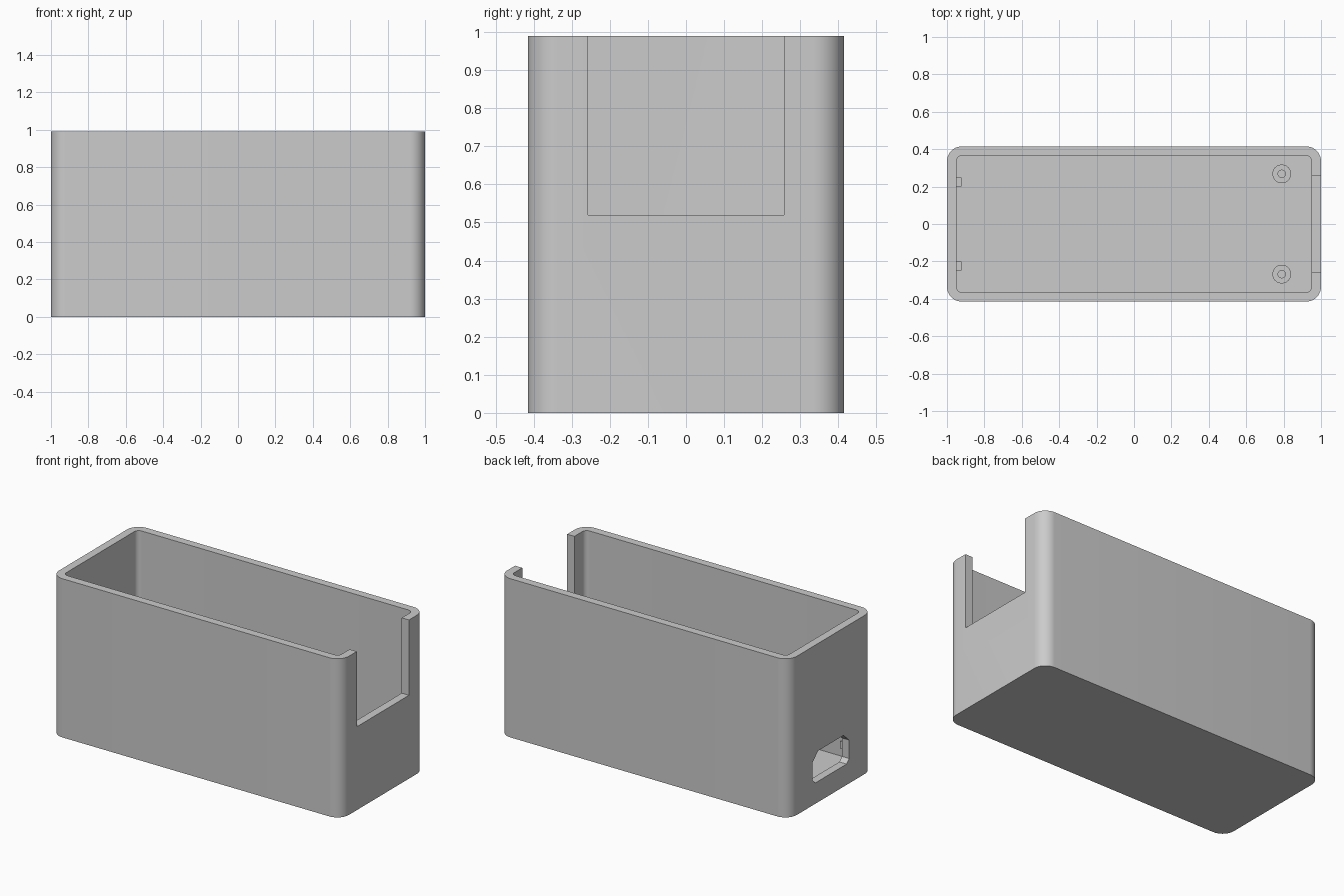
import bpy
import bmesh
from math import sin, cos, pi
from mathutils import Vector

cube = bpy.data.objects.get("Cube")
if cube:
    bpy.data.objects.remove(cube, do_unlink=True)

LENGTH, WIDTH, HEIGHT = 2.0, 0.83, 0.99
WALL, FLOOR = 0.05, 0.05

grey = bpy.data.materials.new("light grey plastic")
grey.use_nodes = True
grey.diffuse_color = (0.6, 0.6, 0.6, 1)
grey.node_tree.nodes["Principled BSDF"].inputs["Base Color"].default_value = grey.diffuse_color


def prism(name, points, direction):
    """Extrude a closed outline of 3D points along a vector."""
    bm = bmesh.new()
    face = bm.faces.new([bm.verts.new(p) for p in points])
    new = bmesh.ops.extrude_face_region(bm, geom=[face], use_keep_orig=True)["geom"]
    bmesh.ops.translate(bm, verts=[v for v in new if isinstance(v, bmesh.types.BMVert)],
                        vec=Vector(direction))
    bmesh.ops.recalc_face_normals(bm, faces=bm.faces[:])
    mesh = bpy.data.meshes.new(name)
    bm.to_mesh(mesh)
    bm.free()
    mesh.materials.append(grey)
    obj = bpy.data.objects.new(name, mesh)
    bpy.context.collection.objects.link(obj)
    return obj


def rounded_box(name, sx, sy, z0, z1, r, x=0, y=0, steps=12):
    """Upright prism whose plan is a rectangle with rounded corners."""
    pts = []
    for q, (cx, cy) in enumerate([(1, 1), (-1, 1), (-1, -1), (1, -1)]):
        for i in range(steps + 1):
            a = (q + i / steps) * pi / 2
            pts.append((x + cx * (sx / 2 - r) + r * cos(a),
                        y + cy * (sy / 2 - r) + r * sin(a), z0))
    return prism(name, pts, (0, 0, z1 - z0))


def block(name, x0, x1, y0, y1, z0, z1):
    return prism(name, [(x0, y0, z0), (x1, y0, z0), (x1, y1, z0), (x0, y1, z0)],
                 (0, 0, z1 - z0))


def disc(name, x, y, r, z0, z1, n=32):
    pts = [(x + r * cos(2 * pi * i / n), y + r * sin(2 * pi * i / n), z0) for i in range(n)]
    return prism(name, pts, (0, 0, z1 - z0))


def cut(obj, cutter):
    """Subtract the cutter, then discard it."""
    cutter.hide_render = True
    mod = obj.modifiers.new("cut", 'BOOLEAN')
    mod.operation, mod.solver, mod.object = 'DIFFERENCE', 'EXACT', cutter
    select(obj)
    bpy.ops.object.modifier_apply(modifier=mod.name)
    bpy.data.objects.remove(cutter, do_unlink=True)


def select(obj):
    bpy.ops.object.select_all(action='DESELECT')
    obj.select_set(True)
    bpy.context.view_layer.objects.active = obj


# Open case with rounded vertical corners
case = rounded_box("case", LENGTH, WIDTH, 0, HEIGHT, 0.08)
cut(case, rounded_box("cavity", LENGTH - 2 * WALL, WIDTH - 2 * WALL, FLOOR, HEIGHT + 0.1, 0.03))

# Tall notch in the +x end wall
cut(case, block("notch", 0.9, 1.1, -0.257, 0.257, 0.52, HEIGHT + 0.1))

# Connector port in the -x end wall, with sloped upper corners
half = [(0.155, 0.13), (0.18, 0.155), (0.18, 0.27), (0.125, 0.32)]
outline = half + [(-y, z) for y, z in reversed(half)]
cut(case, prism("port", [(-1.1, y, z) for y, z in outline], (0.2, 0, 0)))

parts = [case]
for side, label in ((1, "back"), (-1, "front")):
    # Hollow screw post on the floor
    post = disc(label + "_screw_post", 0.79, side * 0.268, 0.05, FLOOR, 0.15)
    cut(post, disc("screw_hole", 0.79, side * 0.268, 0.02, FLOOR - 0.02, 0.2))
    # Small retaining tab on the end wall
    y = side * 0.224
    tab = block(label + "_retaining_tab", -0.955, -0.922, y - 0.024, y + 0.024, 0.19, 0.235)
    parts += [post, tab]

for obj in parts:
    select(obj)
    bpy.ops.object.shade_smooth_by_angle()
